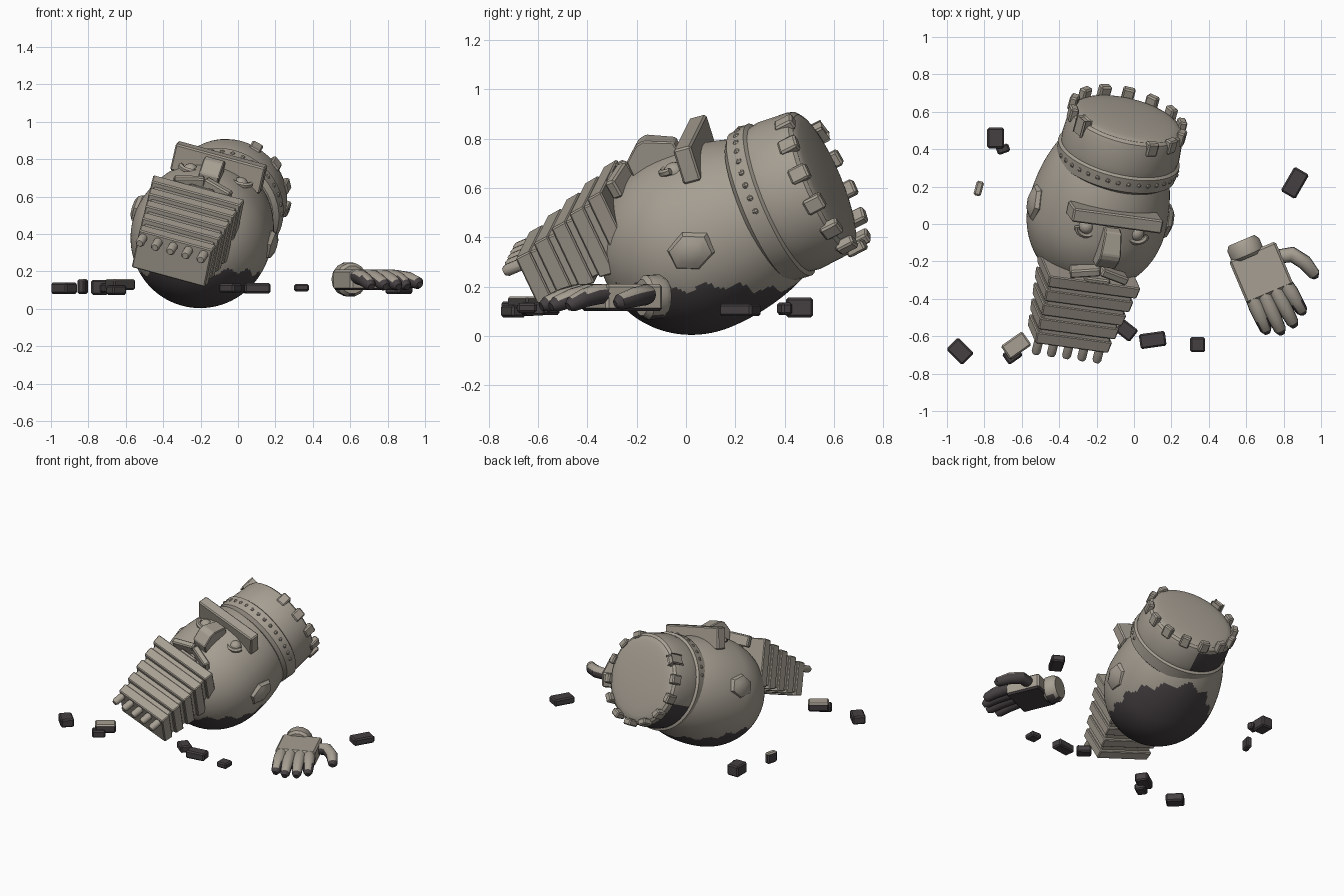
import bpy, bmesh, math
from mathutils import Matrix, Vector

if "Cube" in bpy.data.objects:
    bpy.data.objects.remove(bpy.data.objects["Cube"])


def material(name, rgb):
    m = bpy.data.materials.new(name)
    m.use_nodes = True
    m.diffuse_color = (*rgb, 1)
    m.node_tree.nodes["Principled BSDF"].inputs["Base Color"].default_value = (*rgb, 1)
    return m


STONE = material("pale_stone", (0.38, 0.343, 0.288))
DARK = material("dark_stone", (0.06, 0.051, 0.053))

# Frame of the fallen head: local x = its left, -y = face, z = crown
up = Vector((0.225, 0.895, 0.38)).normalized()
side = Vector((0.955, -0.13, -0.26))
side = (side - up * side.dot(up)).normalized()
back = up.cross(side)
HEAD = Matrix((side, back, up)).transposed().to_4x4()
HEAD.translation = (-0.198, 0.04, 0.383)


def finish(bm, name, matrix=HEAD, rule=None, dark=False, bevel=0.0, smooth=True):
    """Bake the frame, colour the faces by a rule and link the object."""
    if bevel:
        bmesh.ops.bevel(bm, geom=bm.edges[:], offset=bevel, segments=1, affect='EDGES')
    bm.transform(matrix)
    bmesh.ops.recalc_face_normals(bm, faces=bm.faces[:])
    bm.normal_update()
    for f in bm.faces:
        f.material_index = int(dark or bool(rule and rule(f)))
    me = bpy.data.meshes.new(name)
    bm.to_mesh(me)
    bm.free()
    me.materials.append(STONE)
    me.materials.append(DARK)
    ob = bpy.data.objects.new(name, me)
    bpy.context.collection.objects.link(ob)
    if smooth:
        bpy.ops.object.select_all(action='DESELECT')
        ob.select_set(True)
        bpy.context.view_layer.objects.active = ob
        bpy.ops.object.shade_smooth_by_angle(angle=math.radians(35))


def add_box(bm, loc, size, rot=Matrix(), taper=(1, 1)):
    """Box whose low end is scaled by taper."""
    made = bmesh.ops.create_cube(bm, size=1)["verts"]
    for v in made:
        if v.co.z < 0:
            v.co.x *= taper[0]
            v.co.y *= taper[1]
        v.co = rot @ Vector(a * b for a, b in zip(v.co, size)) + Vector(loc)


def add_ball(bm, loc, radius, segs=16):
    bmesh.ops.create_uvsphere(bm, u_segments=segs, v_segments=segs // 2, radius=radius,
                              matrix=Matrix.Translation(loc))


def add_tube(bm, points, radii, sides=8):
    """Closed tube along a list of points."""
    pts = [Vector(p) for p in points]
    rings = []
    for i, p in enumerate(pts):
        d = pts[min(i + 1, len(pts) - 1)] - pts[max(i - 1, 0)]
        q = d.to_track_quat('Z', 'Y')
        rings.append([bm.verts.new(p + q @ Vector((math.cos(a), math.sin(a), 0)) * radii[i])
                      for a in (math.tau * k / sides for k in range(sides))])
    for a, b in zip(rings, rings[1:]):
        for k in range(sides):
            n = (k + 1) % sides
            bm.faces.new((a[k], a[n], b[n], b[k]))
    bm.faces.new(rings[0][::-1])
    bm.faces.new(rings[-1])


def spin(angle, axis):
    return Matrix.Rotation(math.radians(angle), 3, axis)


# Egg-shaped skull, stained where it rests on the ground
bm = bmesh.new()
bmesh.ops.create_uvsphere(bm, u_segments=160, v_segments=110, radius=0.375)
for v in bm.verts:
    v.co.z *= 1.6 if v.co.z > 0 else 1.07


def stained(f):
    c = f.calc_center_median()
    a = math.atan2(c.y - 0.04, c.x + 0.2)
    return c.z < 0.195 + 0.014 * math.sin(a * 15) + 0.01 * math.sin(a * 5)


finish(bm, "head", rule=stained)

# Crown wall with headband, worn dark on part of the lower side
CROWN = HEAD @ Matrix.Translation((0.024, -0.028, 0.01))


def crown_worn(f):
    c = CROWN.inverted() @ f.calc_center_median()
    return 72 < math.degrees(math.atan2(c.y, c.x)) < 152 and 0.4 < c.z < 0.55


profile = [(0.30, 0.285), (0.326, 0.305), (0.334, 0.385), (0.318, 0.395),
           (0.323, 0.43), (0.314, 0.55), (0.307, 0.575), (0.29, 0.588)]
bm = bmesh.new()
add_tube(bm, [(0, 0, z) for r, z in profile], [r for r, z in profile], 48)
finish(bm, "crown", CROWN, rule=crown_worn)
bm = bmesh.new()
bmesh.ops.create_uvsphere(bm, u_segments=32, v_segments=12, radius=0.291,
                          matrix=Matrix.Translation((0, 0, 0.585)) @ Matrix.Diagonal((1, 1, 0.09, 1)))
finish(bm, "crown_top", CROWN)

# Crown blocks, two of them broken away
bm = bmesh.new()
for k in range(12):
    rot = spin(4, 'X') @ spin(-74 + k * 25.5, 'Z')
    add_box(bm, rot @ Vector((0.304, 0, 0)) + Vector((0, 0, 0.58)), (0.045, 0.065, 0.08), rot)
finish(bm, "crown_blocks", CROWN, bevel=0.008, smooth=False)

# Beads on the front of the headband
bm = bmesh.new()
for k in range(17):
    add_ball(bm, spin(190 + k * 10, 'Z') @ Vector((0.326, 0, 0.35)), 0.014, 8)
finish(bm, "headband_beads", CROWN)

# Ears: low six-sided domes
for s, name in ((1, "left_ear"), (-1, "right_ear")):
    bm = bmesh.new()
    bmesh.ops.create_uvsphere(bm, u_segments=6, v_segments=6, radius=1)
    place = Matrix.Translation((s * 0.36, -0.04, 0.05)) @ Matrix.Rotation(s * math.pi / 2, 4, 'Y')
    finish(bm, name, HEAD @ place @ Matrix.Diagonal((0.105, 0.085, 0.045, 1)))

# Brow
bm = bmesh.new()
add_box(bm, (-0.005, -0.35, 0.16), (0.5, 0.15, 0.075), spin(-8, 'X'))
finish(bm, "brow", bevel=0.008, smooth=False)

# Wedge nose from a side profile
bm = bmesh.new()
outline = [(-0.30, 0.11), (-0.42, 0.1), (-0.475, -0.01), (-0.47, -0.045), (-0.42, -0.11), (-0.30, -0.11)]
flanks = [[bm.verts.new((s * (0.045 if z > 0.05 else 0.056) - 0.01, y, z)) for y, z in outline] for s in (-1, 1)]
bm.faces.new(flanks[0])
bm.faces.new(flanks[1][::-1])
for k in range(len(outline)):
    n = (k + 1) % len(outline)
    bm.faces.new((flanks[0][k], flanks[0][n], flanks[1][n], flanks[1][k]))
finish(bm, "nose", bevel=0.006, smooth=False)

# Eyes and lids
for s, name in ((1, "left"), (-1, "right")):
    bm = bmesh.new()
    add_ball(bm, (s * 0.14, -0.325, 0.075), 0.042)
    finish(bm, name + "_eye")
    bm = bmesh.new()
    add_tube(bm, [(s * 0.14 + 0.055 * math.cos(a), -0.345, 0.075 + 0.045 * math.sin(a))
                  for a in (math.pi + math.pi * k / 8 for k in range(9))], [0.015] * 9, 6)
    finish(bm, name + "_lower_lid")

# Moustache and lip
bm = bmesh.new()
for s in (-1, 1):
    add_box(bm, (s * 0.078 - 0.02, -0.365, -0.165), (0.165, 0.08, 0.045), spin(s * 16, 'Y') @ spin(s * 8, 'Z'))
add_box(bm, (-0.02, -0.35, -0.21), (0.14, 0.07, 0.03))
finish(bm, "moustache", bevel=0.008, smooth=False)

# Beard: five stepped slabs with narrow grooves between them
bm = bmesh.new()
TOP, BOTTOM, ROWS = -0.25, -0.635, 5
for k in range(ROWS):
    t = k / (ROWS - 1)
    front, rear, width = -0.385 + 0.12 * t, -0.055 + 0.025 * t, 0.51 - 0.09 * t
    x, y, z = -0.033, (front + rear) / 2, TOP + (BOTTOM - TOP) * t
    add_box(bm, (x, y, z), (width, rear - front, 0.068), taper=(0.97, 0.95))
    if k < ROWS - 1:
        add_box(bm, (x, y + 0.01, z - 0.048), (width - 0.05, rear - front - 0.05, 0.045))
finish(bm, "beard", bevel=0.006, smooth=False)

# Beard tassels
bm = bmesh.new()
for k in range(5):
    x = (k - 2) * 0.085 - 0.04
    add_tube(bm, [(x, -0.22, -0.62), (x, -0.22, -0.73), (x, -0.22, -0.745)], [0.025, 0.025, 0.017], 10)
finish(bm, "beard_tassels")

# Broken hand: local x across the palm, -y toward the fingertips
HAND = Matrix.Translation((0.68, -0.26, 0.155)) @ Matrix.Rotation(math.radians(23), 4, 'Z')


def underside(f):
    return f.normal.z < -0.3


def worn(f):
    return f.normal.z < 0.55 or f.calc_center_median().z < 0.16


bm = bmesh.new()
add_box(bm, (0, 0, 0), (0.27, 0.25, 0.11))
finish(bm, "palm", HAND, rule=underside, bevel=0.012, smooth=False)
bm = bmesh.new()
add_tube(bm, [(-0.03, 0.1, 0), (-0.03, 0.12, 0), (-0.03, 0.175, 0.004), (-0.03, 0.2, 0.004)],
         [0.075, 0.092, 0.092, 0.075], 14)
finish(bm, "wrist", HAND, rule=lambda f: f.normal.z < -0.75)
bm = bmesh.new()
for x, spread, length in ((-0.095, 0.0, 0.21), (-0.033, 0.008, 0.245), (0.033, 0.02, 0.235), (0.095, 0.028, 0.19)):
    path = [(x + spread * t, -0.1 - length * t, 0.018 - 0.055 * t * t) for t in (0, 0.3, 0.6, 0.9, 1)]
    add_tube(bm, path, [0.038, 0.042, 0.038, 0.032, 0.018], 14)
finish(bm, "fingers", HAND, rule=worn)
bm = bmesh.new()
add_tube(bm, [(0.11, 0.045, 0.005), (0.19, 0.025, 0.012), (0.235, -0.04, 0.002), (0.258, -0.12, -0.018),
              (0.258, -0.14, -0.025)], [0.038, 0.042, 0.04, 0.032, 0.016], 14)
finish(bm, "thumb", HAND, rule=worn)

# Rubble: x, y, z, width, length, height, turn, dark all over
rubble = [(-0.74, 0.46, 0.115, 0.09, 0.11, 0.08, 0, 1), (-0.70, 0.40, 0.11, 0.07, 0.045, 0.05, 20, 1),
          (-0.83, 0.19, 0.12, 0.04, 0.08, 0.08, -15, 0), (-0.93, -0.68, 0.11, 0.12, 0.09, 0.06, -45, 1),
          (-0.63, -0.65, 0.13, 0.14, 0.09, 0.06, 35, 0), (-0.65, -0.70, 0.1, 0.09, 0.07, 0.05, 35, 1),
          (0.10, -0.62, 0.11, 0.14, 0.08, 0.055, 8, 1), (-0.04, -0.57, 0.11, 0.1, 0.08, 0.05, -38, 1),
          (0.34, -0.645, 0.113, 0.08, 0.08, 0.04, 0, 1), (0.86, 0.22, 0.105, 0.09, 0.15, 0.05, -30, 1)]
for i, (x, y, z, w, l, h, turn, dark) in enumerate(rubble):
    bm = bmesh.new()
    add_box(bm, (x, y, z), (w, l, h), spin(turn, 'Z'))
    finish(bm, f"rubble_{i + 1}", Matrix(), rule=lambda f: f.normal.z < 0.3, dark=bool(dark),
           bevel=0.009, smooth=False)
